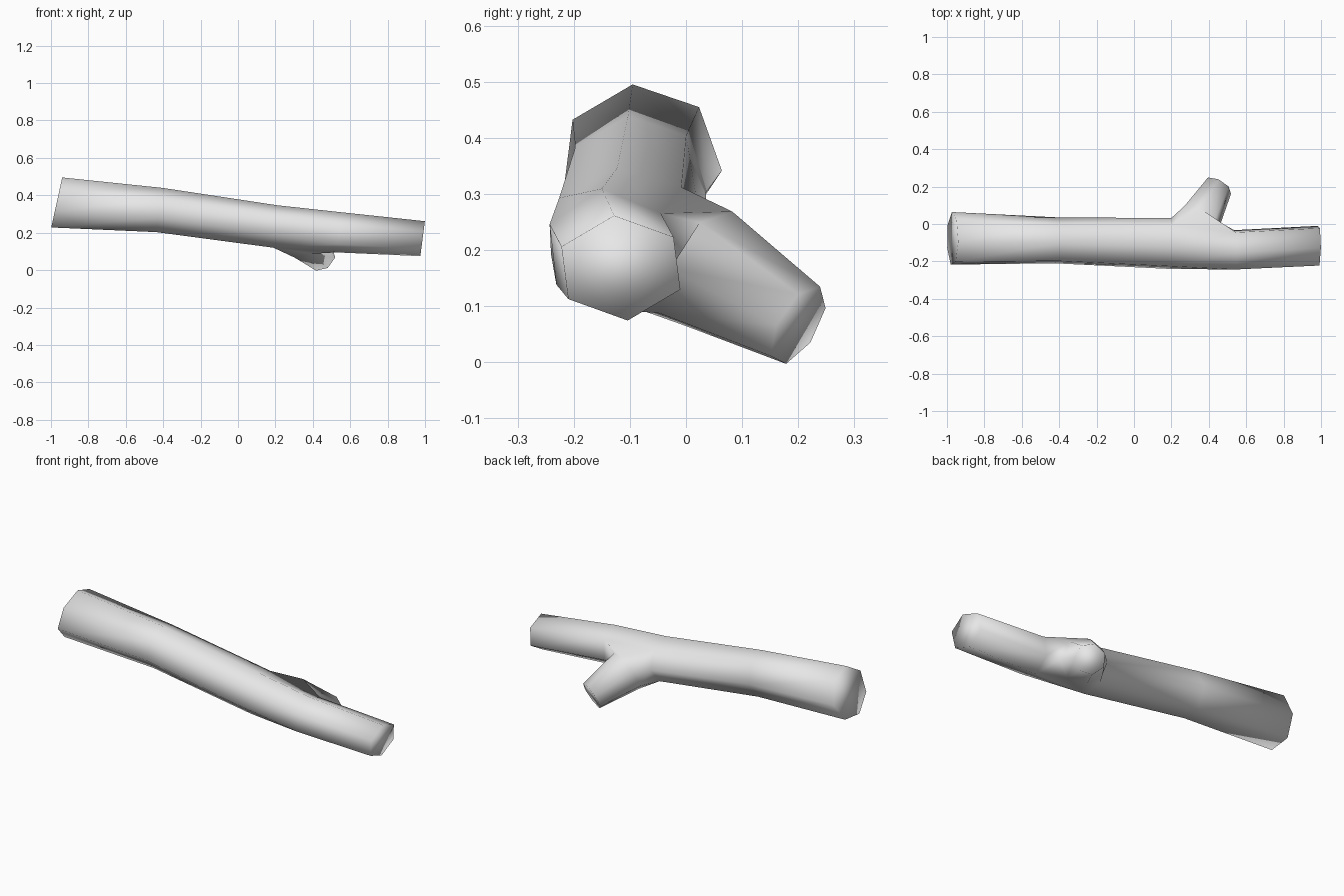
import bpy, bmesh
from math import radians, sin, cos
from mathutils import Vector

cube = bpy.data.objects.get("Cube")
if cube:
    bpy.data.objects.remove(cube, do_unlink=True)

bm = bmesh.new()


def trunk_ring(sides, x, y, z, ry, rz, lean):
    """Section across x, with its top leaning towards +x."""
    ring = []
    for i in range(sides):
        a = radians(96 - 360 * i / sides)
        ring.append(bm.verts.new((x + lean * rz * sin(a), y + ry * cos(a), z + rz * sin(a))))
    return ring


def branch_ring(centre, axis, r, sides):
    """Section square to the side branch."""
    side = Vector((0, 0, 1)).cross(axis).normalized()
    up = axis.cross(side)
    ring = []
    for i in range(sides):
        a = radians(77 - 360 * i / sides)
        ring.append(bm.verts.new(centre + r * (cos(a) * side + sin(a) * up)))
    return ring


def bridge(a, b, closed=True):
    """Quads between two rows of points."""
    if closed:
        a, b = a + a[:1], b + b[:1]
    for i in range(len(a) - 1):
        bm.faces.new((a[i], a[i + 1], b[i + 1], b[i]))


# Main trunk: seven sides up to the fork, six beyond it
thick = [
    trunk_ring(7, -0.97, -0.08, 0.358, 0.145, 0.138, 0.22),
    trunk_ring(7, -0.42, -0.09, 0.318, 0.127, 0.122, 0.15),
    trunk_ring(7, 0.20, -0.108, 0.230, 0.140, 0.117, 0.10),
]
thin = [
    trunk_ring(6, 0.54, -0.138, 0.202, 0.115, 0.108, 0.10),
    trunk_ring(6, 0.987, -0.116, 0.168, 0.116, 0.094, 0.13),
]
bridge(thick[0], thick[1])
bridge(thick[1], thick[2])
bridge(thin[0], thin[1])
bm.faces.new(thick[0])
bm.faces.new(thin[1])

# Front of the fork; the back stays open for the side branch
before, after = thick[2], thin[0]
bridge(before[4:] + before[:2], after[3:] + after[:2], closed=False)

# Side branch, grown from the opening
opening = before[1:5] + after[3:0:-1]
base, tip = Vector((0.35, 0.025, 0.168)), Vector((0.45, 0.20, 0.066))
axis = (tip - base).normalized()
collar = branch_ring(base, axis, 0.116, 7)
end = branch_ring(tip, axis, 0.079, 7)
bridge(opening, collar)
bridge(collar, end)
bm.faces.new(end)

bmesh.ops.recalc_face_normals(bm, faces=bm.faces)
for f in bm.faces:
    f.smooth = True
mesh = bpy.data.meshes.new("branch_log")
bm.to_mesh(mesh)
bm.free()
log = bpy.data.objects.new("branch_log", mesh)
bpy.context.collection.objects.link(log)

# Plain grey
grey = bpy.data.materials.new("light_grey")
grey.use_nodes = True
colour = (0.8, 0.8, 0.8, 1)
grey.diffuse_color = colour
grey.node_tree.nodes["Principled BSDF"].inputs["Base Color"].default_value = colour
mesh.materials.append(grey)
